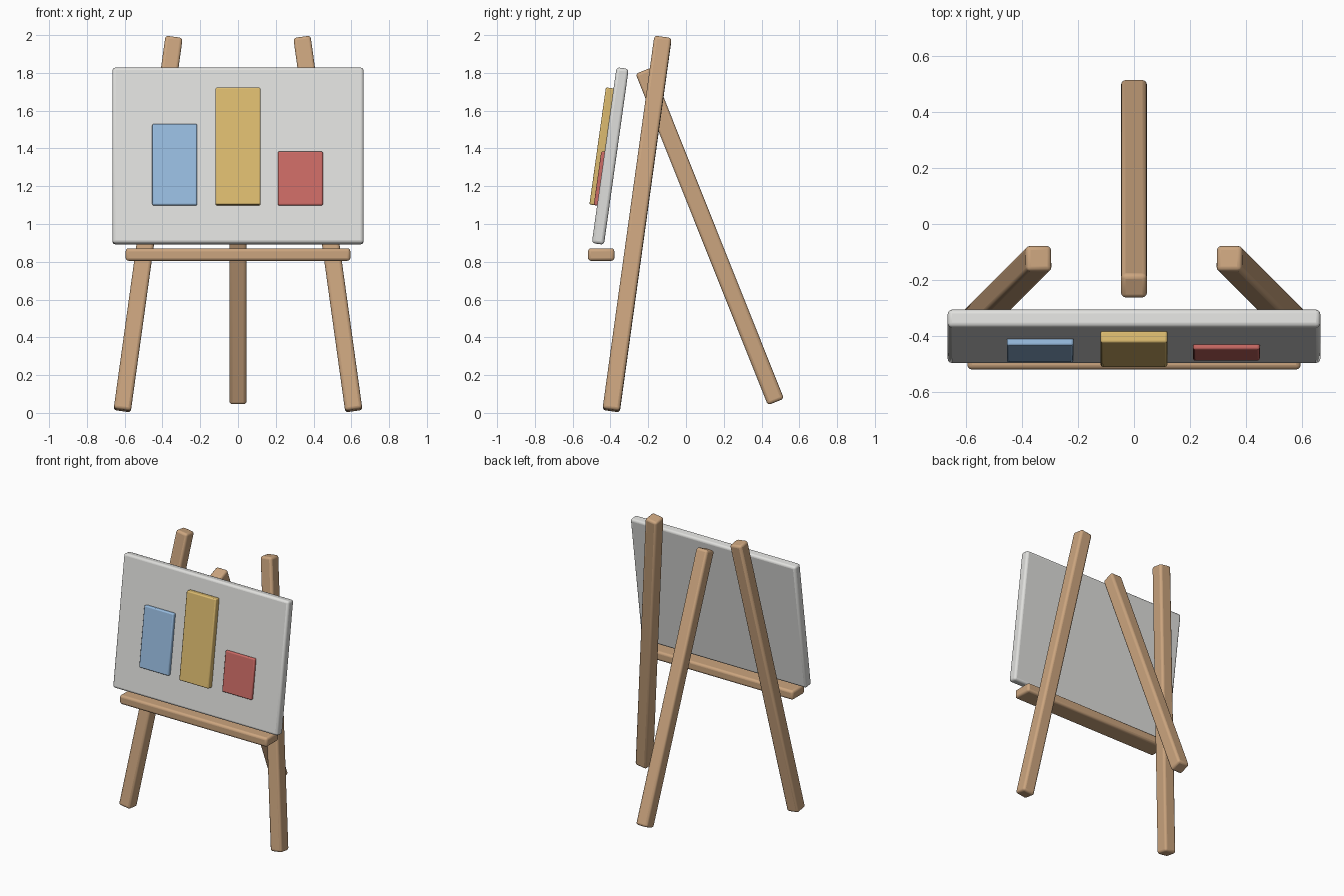
import bpy
import math
from mathutils import Vector, Matrix

default = bpy.data.objects.get("Cube")
if default:
    bpy.data.objects.remove(default, do_unlink=True)


def material(name, rgb):
    mat = bpy.data.materials.new(name)
    mat.use_nodes = True
    color = (*rgb, 1.0)
    mat.diffuse_color = color
    mat.node_tree.nodes["Principled BSDF"].inputs["Base Color"].default_value = color
    return mat


wood = material("light wood", (0.60, 0.375, 0.21))
white = material("board white", (0.74, 0.74, 0.72))
blue = material("soft blue", (0.31, 0.50, 0.74))
yellow = material("mustard yellow", (0.72, 0.50, 0.16))
red = material("soft red", (0.60, 0.145, 0.13))


def rounded_box(name, size, location, rotation, mat, bevel):
    """Box with softened edges."""
    bpy.ops.mesh.primitive_cube_add(size=1, location=location, rotation=rotation)
    obj = bpy.context.object
    obj.name = name
    obj.data.transform(Matrix.Diagonal((*size, 1)))
    obj.data.materials.append(mat)
    mod = obj.modifiers.new("rounded edges", "BEVEL")
    mod.width = bevel
    mod.segments = 3
    bpy.ops.object.shade_smooth_by_angle(angle=math.radians(35))
    return obj


def beam(name, foot, head, width):
    """Square post running between two end points."""
    foot, head = Vector(foot), Vector(head)
    d = head - foot
    rotation = (-math.asin(d.y / d.length), math.atan2(d.x, d.z), 0)
    return rounded_box(name, (width, width, d.length), (foot + head) / 2,
                       rotation, wood, 0.016)


# Legs
for side, s in (("left", 1), ("right", -1)):
    beam(f"{side}_front_leg", (s * 0.613, -0.396, 0.013),
         (s * 0.339, -0.122, 1.987), 0.092)
beam("rear_leg", (0, 0.476, 0.058), (0, -0.224, 1.812), 0.092)

# Tray
rounded_box("tray", (1.19, 0.14, 0.066), (0, -0.449, 0.838), (0, 0, 0), wood, 0.016)

# Board, leaning back with the front legs
lean = math.radians(8)
center = Vector((0, -0.401, 1.36))
thickness = 0.065
rounded_box("board", (1.33, thickness, 0.94), center, (-lean, 0, 0), white, 0.016)

# Chart bars raised from the board face
tilt = Matrix.Rotation(-lean, 3, "X")
base = 1.10
for name, x, top, raised, mat in (("blue_bar", -0.335, 1.53, 0.024, blue),
                                  ("yellow_bar", 0, 1.72, 0.041, yellow),
                                  ("red_bar", 0.33, 1.385, 0.018, red)):
    depth = 0.045
    height = (top - base) / math.cos(lean)
    local = Vector((x, -thickness / 2 - raised + depth / 2,
                    ((top + base) / 2 - center.z) / math.cos(lean) - 0.007))
    rounded_box(name, (0.238, depth, height), center + tilt @ local,
                (-lean, 0, 0), mat, 0.008)
